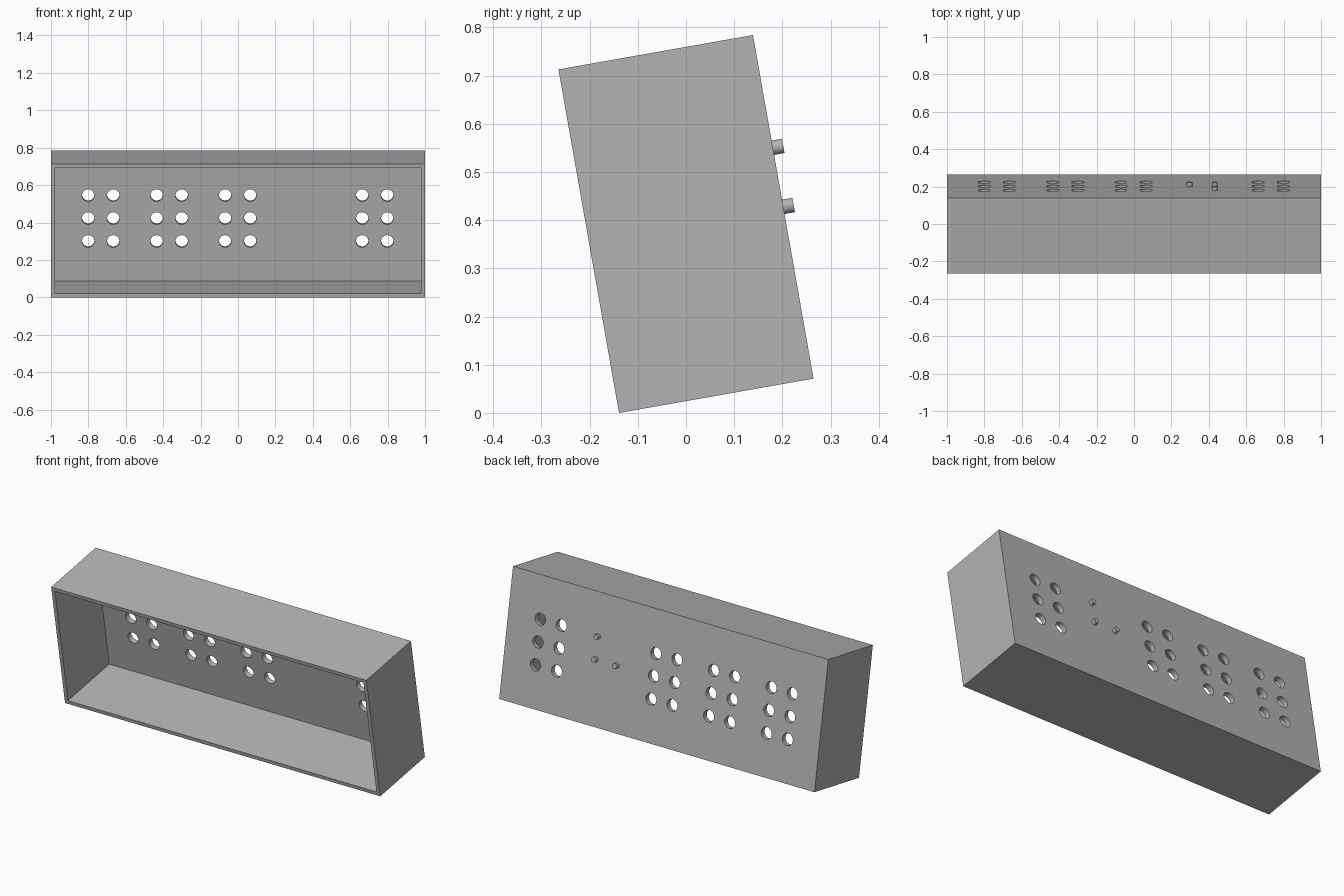
import bpy, bmesh, math
from mathutils import Matrix, Vector

if "Cube" in bpy.data.objects:
    bpy.data.objects.remove(bpy.data.objects["Cube"], do_unlink=True)

# Overall sizes, before the box is tilted back
WIDTH, DEPTH, HEIGHT, WALL = 2.0, 0.41, 0.724, 0.03
TILT = math.radians(10)
PITCH = 0.1245
BACK = DEPTH / 2
PLACE = Matrix.Translation((0, 0, 0.392)) @ Matrix.Rotation(TILT, 4, 'X')

grey = bpy.data.materials.new("plain grey")
grey.use_nodes = True
colour = (0.45, 0.45, 0.45, 1)
grey.diffuse_color = colour
grey.node_tree.nodes["Principled BSDF"].inputs["Base Color"].default_value = colour


def make_object(name, bm):
    mesh = bpy.data.meshes.new(name)
    bmesh.ops.recalc_face_normals(bm, faces=bm.faces)
    bm.to_mesh(mesh)
    bm.free()
    mesh.materials.append(grey)
    obj = bpy.data.objects.new(name, mesh)
    bpy.context.collection.objects.link(obj)
    obj.matrix_world = PLACE
    return obj


def add_rod(bm, x, z, radius, y0, y1, sides=32):
    """Cylinder running front to back between y0 and y1."""
    at = Matrix.Translation((x, (y0 + y1) / 2, z)) @ Matrix.Rotation(math.pi / 2, 4, 'X')
    bmesh.ops.create_cone(bm, cap_ends=True, segments=sides, radius1=radius,
                          radius2=radius, depth=y1 - y0, matrix=at)


def smooth(obj):
    bpy.ops.object.select_all(action='DESELECT')
    obj.select_set(True)
    bpy.context.view_layer.objects.active = obj
    bpy.ops.object.shade_smooth_by_angle(angle=math.radians(35))


# Open-fronted box: inset the front face and push it back
bm = bmesh.new()
bmesh.ops.create_cube(bm, size=1, matrix=Matrix.Diagonal((WIDTH, DEPTH, HEIGHT, 1)))
front = min(bm.faces, key=lambda f: f.calc_center_median().y)
bmesh.ops.inset_region(bm, faces=[front], thickness=WALL)
pushed = bmesh.ops.extrude_discrete_faces(bm, faces=[front])["faces"][0]
bmesh.ops.translate(bm, verts=pushed.verts, vec=Vector((0, DEPTH - WALL, 0)))
box = make_object("open_box", bm)

# Round holes through the back wall, in four groups of two columns
bm = bmesh.new()
for group in (-0.734, -0.368, -0.002, 0.731):
    for side in (-1, 1):
        for row in (-1, 0, 1):
            add_rod(bm, group + side * 0.067, row * PITCH, 0.033, BACK - 0.1, BACK + 0.1)
cutter = make_object("hole_cutter", bm)
cutter.hide_render = True

cut = box.modifiers.new("holes", 'BOOLEAN')
cut.operation = 'DIFFERENCE'
cut.solver = 'EXACT'
cut.object = cutter
bpy.context.view_layer.update()
smooth(box)
bpy.ops.object.modifier_apply(modifier=cut.name)
bpy.data.objects.remove(cutter, do_unlink=True)
smooth(box)

# Small pegs on the outside of the back wall
for name, x, row in (("upper_peg", 0.431, 1), ("lower_left_peg", 0.431, 0),
                     ("lower_right_peg", 0.297, 0)):
    bm = bmesh.new()
    add_rod(bm, x, row * PITCH, 0.015, BACK - 0.01, BACK + 0.022, 24)
    smooth(make_object(name, bm))
